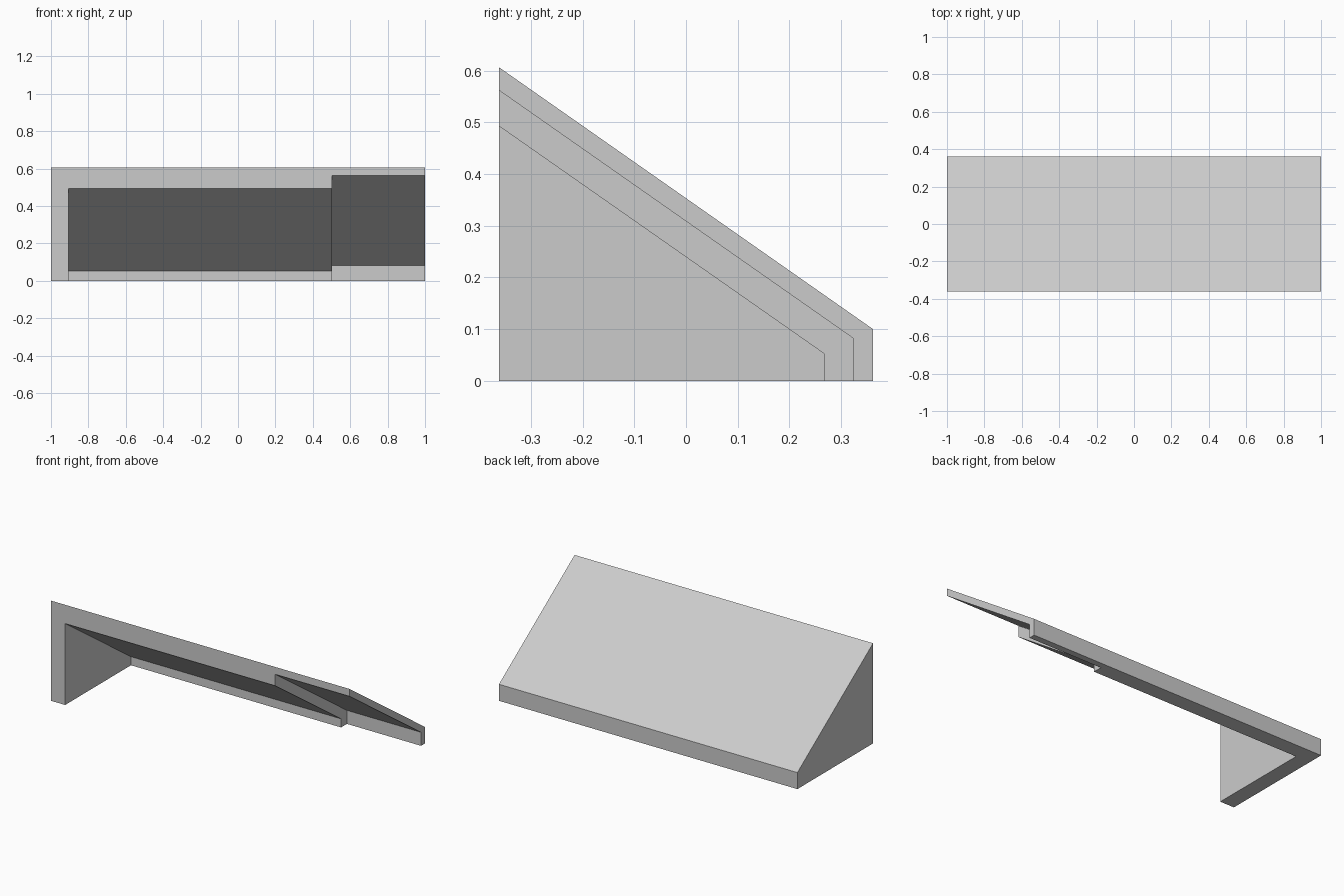
import bpy
import bmesh
from mathutils import Vector

cube = bpy.data.objects.get("Cube")
if cube:
    bpy.data.objects.remove(cube, do_unlink=True)

HALF_DEPTH = 0.362
SLOPE = 0.7          # rise of the sloped panel towards the front


def make_material(name, color):
    mat = bpy.data.materials.new(name)
    mat.use_nodes = True
    mat.diffuse_color = color
    mat.node_tree.nodes["Principled BSDF"].inputs["Base Color"].default_value = color
    return mat


def wedge(name, x0, x1, front, back, lip, bottom):
    """Wedge along x: upright back edge of height lip, rising to the front."""
    top = lip + SLOPE * (back - front)
    profile = [(front, bottom), (back, bottom), (back, lip), (front, top)]
    bm = bmesh.new()
    face = bm.faces.new([bm.verts.new((x0, y, z)) for y, z in profile])
    side = bmesh.ops.extrude_face_region(bm, geom=[face])["geom"]
    bmesh.ops.translate(bm, vec=Vector((x1 - x0, 0, 0)),
                        verts=[v for v in side if isinstance(v, bmesh.types.BMVert)])
    bmesh.ops.recalc_face_normals(bm, faces=bm.faces)
    mesh = bpy.data.meshes.new(name)
    bm.to_mesh(mesh)
    bm.free()
    obj = bpy.data.objects.new(name, mesh)
    bpy.context.collection.objects.link(obj)
    return obj


# Outer body with a solid end wall on the right
shell = wedge("sloped_shell", -1, 1, -HALF_DEPTH, HALF_DEPTH, 0.1, 0)
shell.data.materials.append(make_material("light grey", (0.6, 0.6, 0.6, 1)))

# Hollows under the panel: thick-walled main bay, thin-walled open end
cutters = [
    wedge("main_hollow", -0.905, 0.6, -0.5, 0.268, 0.052, -0.1),
    wedge("end_hollow", 0.503, 1.1, -0.5, 0.324, 0.082, -0.1),
]
bpy.context.view_layer.objects.active = shell
for cutter in cutters:
    cutter.hide_render = True
    mod = shell.modifiers.new(cutter.name, "BOOLEAN")
    mod.operation = "DIFFERENCE"
    mod.solver = "EXACT"
    mod.object = cutter
    bpy.ops.object.modifier_apply(modifier=mod.name)
    bpy.data.objects.remove(cutter, do_unlink=True)
